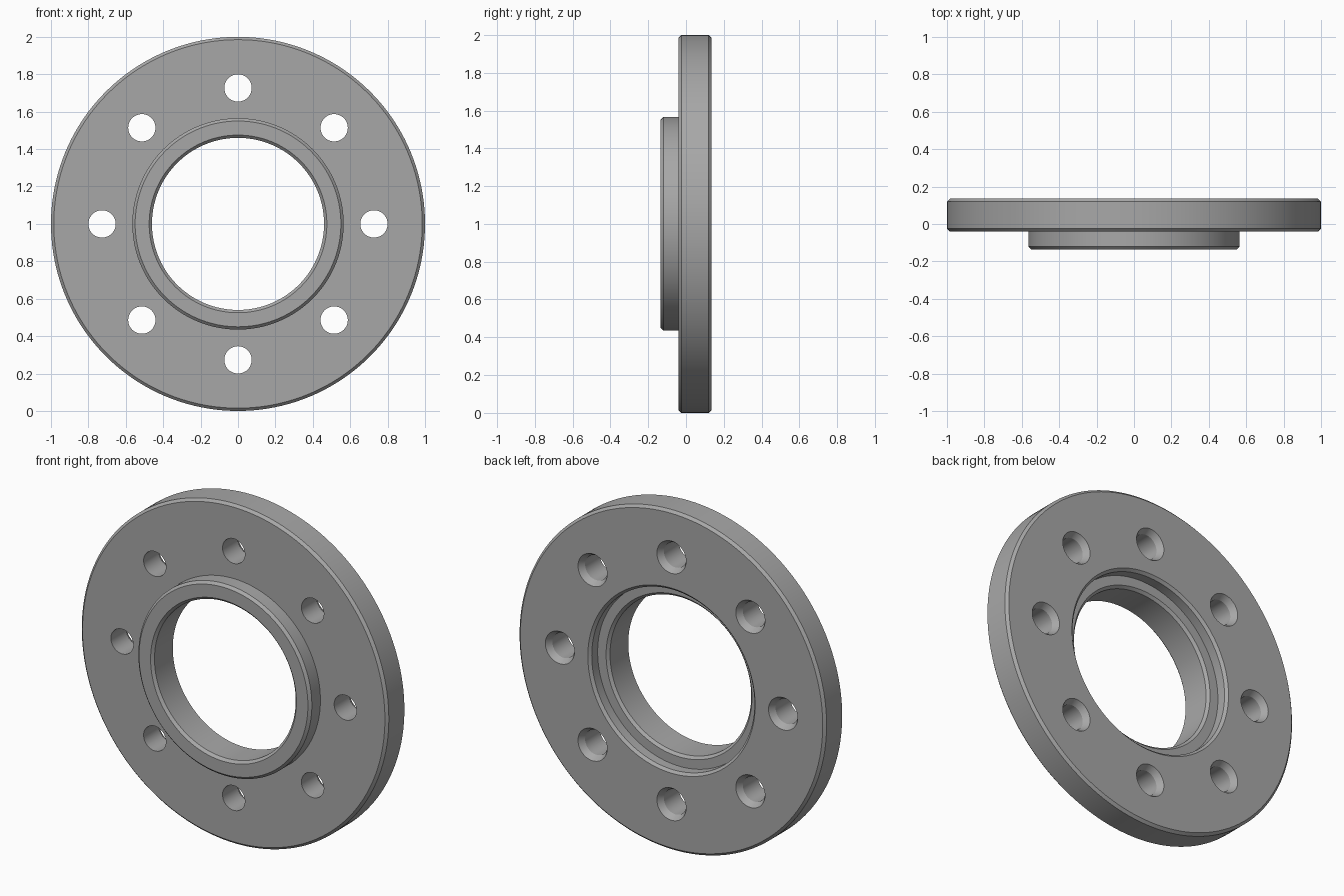
import bpy
import bmesh
import math
from mathutils import Matrix, Vector

cube = bpy.data.objects.get("Cube")
if cube:
    bpy.data.objects.remove(cube, do_unlink=True)

CENTRE = Vector((0, 0, 1))
BOLT_CIRCLE = 0.727
HOLE_COUNT = 8

steel = bpy.data.materials.new("grey steel")
steel.use_nodes = True
colour = (0.39, 0.39, 0.39, 1)
steel.diffuse_color = colour
steel.node_tree.nodes["Principled BSDF"].inputs["Base Color"].default_value = colour


def lathe(bm, profile, centre, steps):
    """Revolve a closed (radius, y) outline about a y-parallel axis."""
    verts = [bm.verts.new(centre + Vector((r, y, 0))) for r, y in profile]
    edges = [bm.edges.new((verts[i - 1], verts[i])) for i in range(len(verts))]
    bmesh.ops.spin(bm, geom=verts + edges, cent=centre, axis=(0, 1, 0),
                   angle=math.tau, steps=steps, use_merge=True)


def finish(name, bm):
    bmesh.ops.remove_doubles(bm, verts=bm.verts, dist=1e-5)
    bmesh.ops.recalc_face_normals(bm, faces=bm.faces)
    mesh = bpy.data.meshes.new(name)
    bm.to_mesh(mesh)
    bm.free()
    mesh.materials.append(steel)
    obj = bpy.data.objects.new(name, mesh)
    bpy.context.collection.objects.link(obj)
    return obj


# Flange ring: bore, raised front hub, chamfered rim and recessed back
bm = bmesh.new()
lathe(bm, [
    (0.46, -0.12), (0.475, -0.135),                 # front bore chamfer
    (0.55, -0.135), (0.565, -0.12), (0.565, -0.04),  # hub
    (0.985, -0.04), (1.0, -0.025),                  # rim
    (1.0, 0.12), (0.985, 0.135),
    (0.545, 0.135), (0.53, 0.12), (0.53, 0.065),    # back recess
    (0.475, 0.065), (0.46, 0.05),                   # back bore chamfer
], CENTRE, 160)
flange = finish("flange", bm)

# Bolt hole cutters, countersunk from the back
bm = bmesh.new()
for i in range(HOLE_COUNT):
    turn = Matrix.Rotation(math.tau * i / HOLE_COUNT, 3, 'Y')
    spot = CENTRE + turn @ Vector((BOLT_CIRCLE, 0, 0))
    lathe(bm, [(0, -0.2), (0.073, -0.2), (0.073, 0.1),
               (0.095, 0.135), (0.095, 0.2), (0, 0.2)], spot, 48)
    loose = [e for e in bm.edges if not e.link_faces]
    bmesh.ops.delete(bm, geom=loose, context='EDGES')
cutter = finish("bolt_hole_cutter", bm)
cutter.hide_render = True

# Cut the holes and bake the result
cut = flange.modifiers.new("bolt_holes", 'BOOLEAN')
cut.operation = 'DIFFERENCE'
cut.solver = 'EXACT'
cut.object = cutter
bpy.ops.object.select_all(action='DESELECT')
flange.select_set(True)
bpy.context.view_layer.objects.active = flange
bpy.ops.object.modifier_apply(modifier=cut.name)
bpy.data.objects.remove(cutter, do_unlink=True)
bpy.ops.object.shade_smooth_by_angle(angle=math.radians(25))
